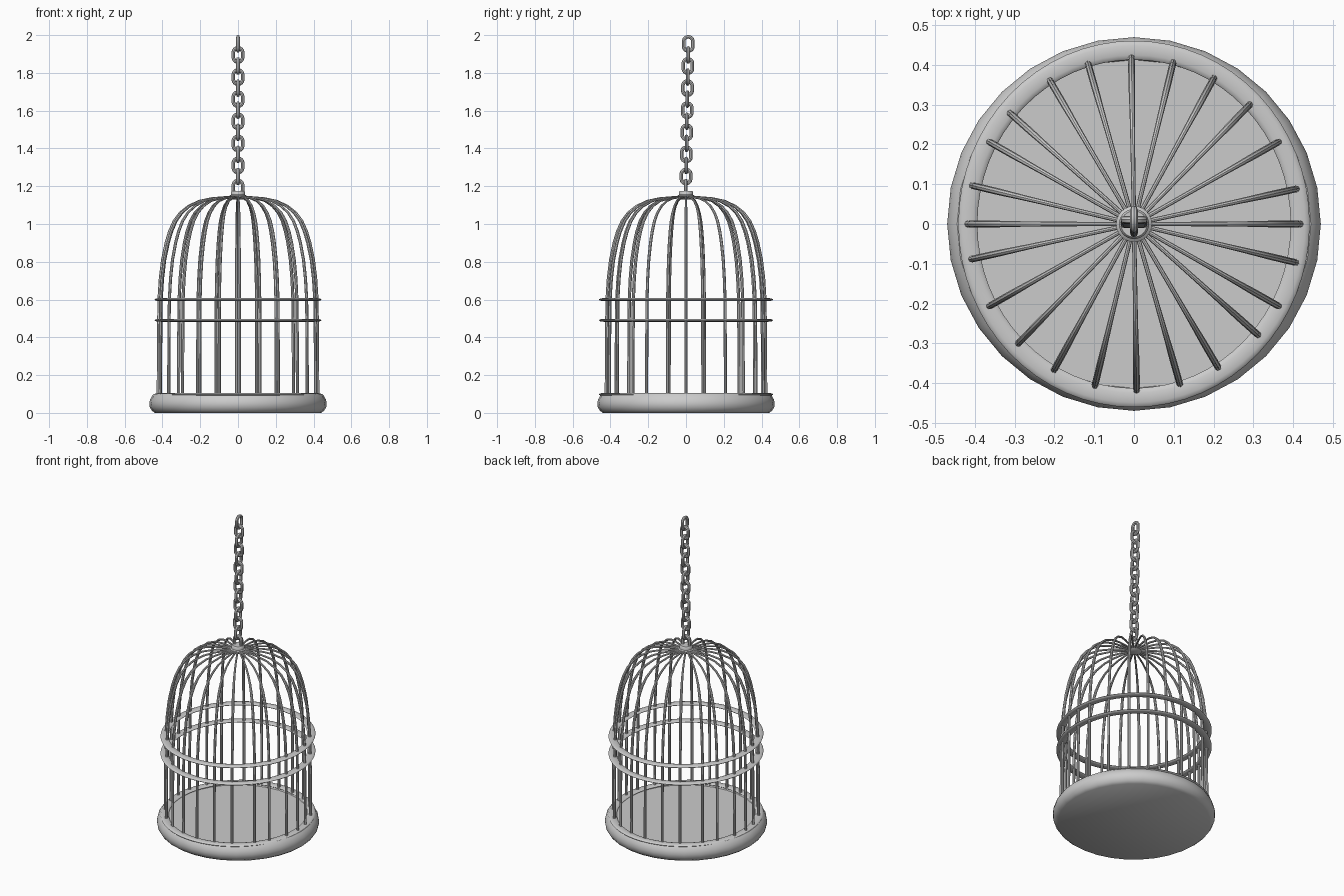
import bpy, bmesh
from math import sin, cos, pi, radians

if "Cube" in bpy.data.objects:
    bpy.data.objects.remove(bpy.data.objects["Cube"])


def make_object(name, bm):
    bmesh.ops.recalc_face_normals(bm, faces=bm.faces)
    me = bpy.data.meshes.new(name)
    bm.to_mesh(me)
    bm.free()
    ob = bpy.data.objects.new(name, me)
    bpy.context.collection.objects.link(ob)
    bpy.context.view_layer.objects.active = ob
    ob.select_set(True)
    bpy.ops.object.shade_smooth_by_angle(angle=radians(40))
    ob.select_set(False)
    return ob


def skin(bm, loops, closed=False):
    """Bridge rows of vertices that each form a closed loop."""
    n = len(loops[0])
    for i in range(len(loops) if closed else len(loops) - 1):
        a, b = loops[i], loops[(i + 1) % len(loops)]
        for j in range(n):
            k = (j + 1) % n
            bm.faces.new((a[j], a[k], b[k], b[j]))
    if not closed:
        bm.faces.new(loops[0])
        bm.faces.new(loops[-1])


def lathe(name, profile, n):
    bm = bmesh.new()
    skin(bm, [[bm.verts.new((r * cos(2 * pi * j / n), r * sin(2 * pi * j / n), z))
               for j in range(n)] for r, z in profile])
    return make_object(name, bm)


def band(name, rx, ry, z, half_w, half_h, n=64, m=12):
    """Flattened, slightly oval hoop."""
    bm = bmesh.new()
    loops = []
    for i in range(n):
        a = 2 * pi * i / n
        loops.append([bm.verts.new(((rx + half_w * cos(2 * pi * j / m)) * cos(a),
                                    (ry + half_w * cos(2 * pi * j / m)) * sin(a),
                                    z + half_h * sin(2 * pi * j / m))) for j in range(m)])
    skin(bm, loops, True)
    return make_object(name, bm)


# base tray with bulging rim and floor
lathe("base_tray", [(0.44, 0), (0.456, 0.012), (0.467, 0.03), (0.47, 0.05), (0.466, 0.07),
                    (0.455, 0.09), (0.445, 0.1), (0.42, 0.1), (0.413, 0.087)], 32)

# hoops
for name, z in (("lower_hoop", 0.098), ("middle_hoop", 0.49), ("upper_hoop", 0.6)):
    band(name, 0.418, 0.437, z, 0.024, 0.0075)

# cage bars: vertical, then curving into the dome; thinner at the top
PATH = [(0.422, 0.08), (0.421, 0.35), (0.418, 0.6), (0.411, 0.71), (0.399, 0.81),
        (0.38, 0.9), (0.362, 0.96), (0.338, 1.015), (0.305, 1.06), (0.262, 1.095),
        (0.205, 1.122), (0.14, 1.136), (0.07, 1.142), (0.01, 1.143)]
ANGLES = [0, 12.2, 29.6, 45.9, 61.3, 76.4, 90.9, 106, 120.4, 138.2, 150.4, 166.6]
bm = bmesh.new()
for ang in ANGLES + [a + 180 for a in ANGLES]:
    a = radians(ang)
    loops = []
    for i, (r, z) in enumerate(PATH):
        r0, z0 = PATH[max(i - 1, 0)]
        r1, z1 = PATH[min(i + 1, len(PATH) - 1)]
        length = ((r1 - r0) ** 2 + (z1 - z0) ** 2) ** 0.5
        nr, nz = (z1 - z0) / length, -(r1 - r0) / length
        t = 0.0085 if z < 1.0 else 0.0085 - 0.003 * (z - 1.0) / 0.143
        row = []
        for j in range(8):
            u, v = t * cos(pi * j / 4), t * sin(pi * j / 4)
            rr = r + u * nr
            row.append(bm.verts.new((rr * cos(a) - v * sin(a), rr * sin(a) + v * cos(a), z + u * nz)))
        loops.append(row)
    skin(bm, loops)
make_object("cage_bars", bm)

# cap where the bars meet
lathe("top_cap", [(0.03, 1.13), (0.044, 1.138), (0.045, 1.15), (0.038, 1.155),
                  (0.038, 1.17), (0.033, 1.176)], 24)


# hanging chain: alternating stadium-shaped links with a slight lean
def link(name, z, y, turned):
    wire, half, straight = 0.0095, 0.0245, 0.013
    bm = bmesh.new()
    loops = []
    for i in range(20):
        a = pi * (i + 0.5) / 10
        shift = straight if sin(a) > 0 else -straight
        row = []
        for j in range(8):
            d = half + wire * cos(pi * j / 4)
            s, h, w = d * cos(a), d * sin(a) + shift, wire * sin(pi * j / 4)
            px, py = (w, s) if turned else (s, w)
            row.append(bm.verts.new((px, py + y, z + h)))
        loops.append(row)
    skin(bm, loops, True)
    make_object(name, bm)


for i in range(14):
    link(f"chain_link_{i + 1}", 1.193 + 0.0585 * i, 0.001 * i - 0.001, i % 2 == 1)
